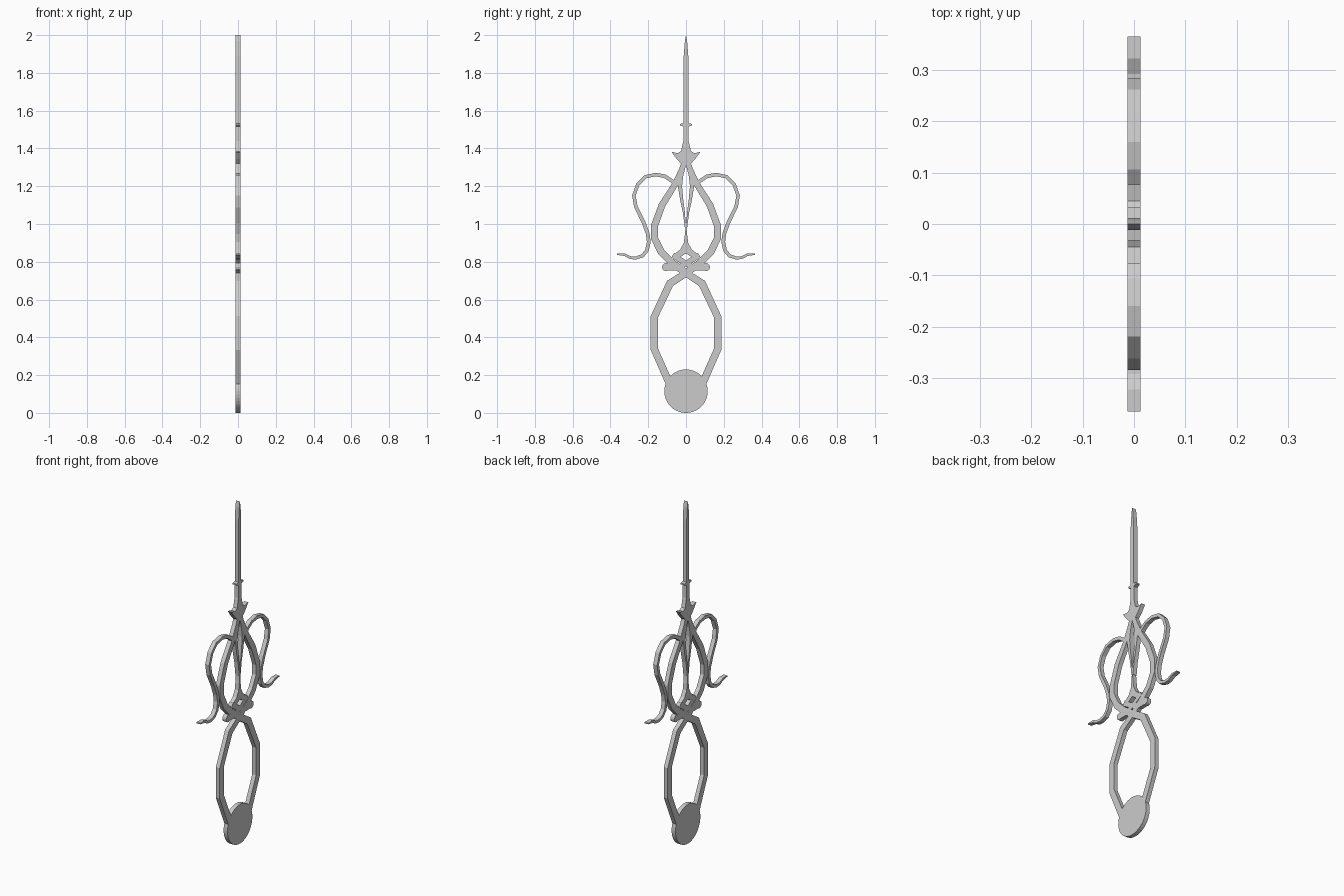
import bpy, math
from mathutils import Vector

T = 0.0125  # half thickness


def slab(name, outline, mirror=False):
    """Flat outline in the y-z plane, given thickness along x."""
    n = len(outline)
    verts = [(s * T, y, z) for s in (-1, 1) for y, z in outline]
    faces = [list(range(n))[::-1], list(range(n, 2 * n))]
    faces += [[i, (i + 1) % n, (i + 1) % n + n, i + n] for i in range(n)]
    return build(name, verts, faces, mirror)


def strip(name, path):
    """Mirrored ribbon following (y, z, width) points with mitred corners."""
    pts = [Vector(p[:2]) for p in path]
    verts, faces = [], []
    for i, p in enumerate(pts):
        a = (p - pts[i - 1]).normalized() if i else (pts[1] - p).normalized()
        b = (pts[i + 1] - p).normalized() if i < len(pts) - 1 else a
        t = (a + b).normalized()
        nrm = Vector((-t.y, t.x)) * path[i][2] / 2 / max(t.dot(a), 0.6)
        l, r = p + nrm, p - nrm
        verts += [(-T, *l), (-T, *r), (T, *r), (T, *l)]
    for i in range(len(pts) - 1):
        k = 4 * i
        faces += [[k + j, k + (j + 1) % 4, k + 4 + (j + 1) % 4, k + 4 + j] for j in range(4)]
    e = len(verts)
    faces += [[3, 2, 1, 0], [e - 4, e - 3, e - 2, e - 1]]
    return build(name, verts, faces, True)


def build(name, verts, faces, mirror):
    me = bpy.data.meshes.new(name)
    me.from_pydata(verts, [], faces)
    import bmesh
    bm = bmesh.new()
    bm.from_mesh(me)
    bmesh.ops.recalc_face_normals(bm, faces=bm.faces)
    bm.to_mesh(me)
    bm.free()
    ob = bpy.data.objects.new(name, me)
    bpy.context.collection.objects.link(ob)
    if mirror:
        m = ob.modifiers.new("mirror", 'MIRROR')
        m.use_axis = (False, True, False)
    return ob


def disc(name, y, z, r, n, mirror=False):
    return slab(name, [(y + r * math.cos(2 * math.pi * i / n),
                        z + r * math.sin(2 * math.pi * i / n)) for i in range(n)], mirror)


# Round base
disc("base_disc", 0, 0.115, 0.115, 40)

# Lower loop, crossing the centre and becoming the opposite side of the upper loop
strip("loop_band", [
    (0.085, 0.15, 0.04), (0.168, 0.338, 0.038), (0.168, 0.508, 0.038),
    (0.085, 0.685, 0.04), (0, 0.74, 0.038), (-0.075, 0.795, 0.038),
    (-0.13, 0.85, 0.038), (-0.167, 0.925, 0.037), (-0.167, 0.99, 0.037),
    (-0.127, 1.10, 0.036), (-0.058, 1.21, 0.032), (-0.022, 1.29, 0.028),
    (-0.008, 1.34, 0.022)])

# Short crossing bars with rounded knobs
strip("knot_bar", [(-0.07, 0.835, 0.03), (0, 0.79, 0.028), (0.05, 0.767, 0.026),
                   (0.105, 0.772, 0.036)])
disc("knot_knob", 0.106, 0.772, 0.021, 12, True)

# Central spike that splits into two legs below and a narrow slit above
half = [(0, 1.03), (0.005, 0.95), (0.012, 0.90), (0.03, 0.865), (0.075, 0.83),
        (0.05, 0.812)]
slab("centre_spike", half + [(0, 0.845)] + [(-y, z) for y, z in half[:0:-1]])
strip("inner_leaf", [(0.003, 0.98, 0.006), (0.011, 1.06, 0.011), (0.023, 1.13, 0.017),
                     (0.032, 1.20, 0.022), (0.025, 1.26, 0.022), (0.008, 1.32, 0.02)])

# Curling side tendrils
strip("tendril", [
    (0.05, 1.20, 0.02), (0.075, 1.228, 0.02), (0.11, 1.252, 0.019), (0.16, 1.262, 0.018),
    (0.215, 1.25, 0.018), (0.255, 1.21, 0.018), (0.276, 1.15, 0.018), (0.265, 1.09, 0.019),
    (0.225, 1.01, 0.02), (0.203, 0.95, 0.02), (0.197, 0.905, 0.02), (0.207, 0.86, 0.019),
    (0.23, 0.832, 0.018), (0.265, 0.82, 0.016), (0.295, 0.822, 0.015), (0.325, 0.837, 0.013),
    (0.366, 0.84, 0.006)])

# Blade with small crossbar and winged collar
side = [(0.006, 1.97), (0.012, 1.89), (0.012, 1.533), (0.032, 1.53), (0.032, 1.522),
        (0.013, 1.515), (0.014, 1.44), (0.026, 1.385), (0.045, 1.375), (0.077, 1.382),
        (0.05, 1.345), (0.022, 1.315), (0.012, 1.31)]
slab("blade", [(0, 2.0)] + side + [(-y, z) for y, z in reversed(side)])
